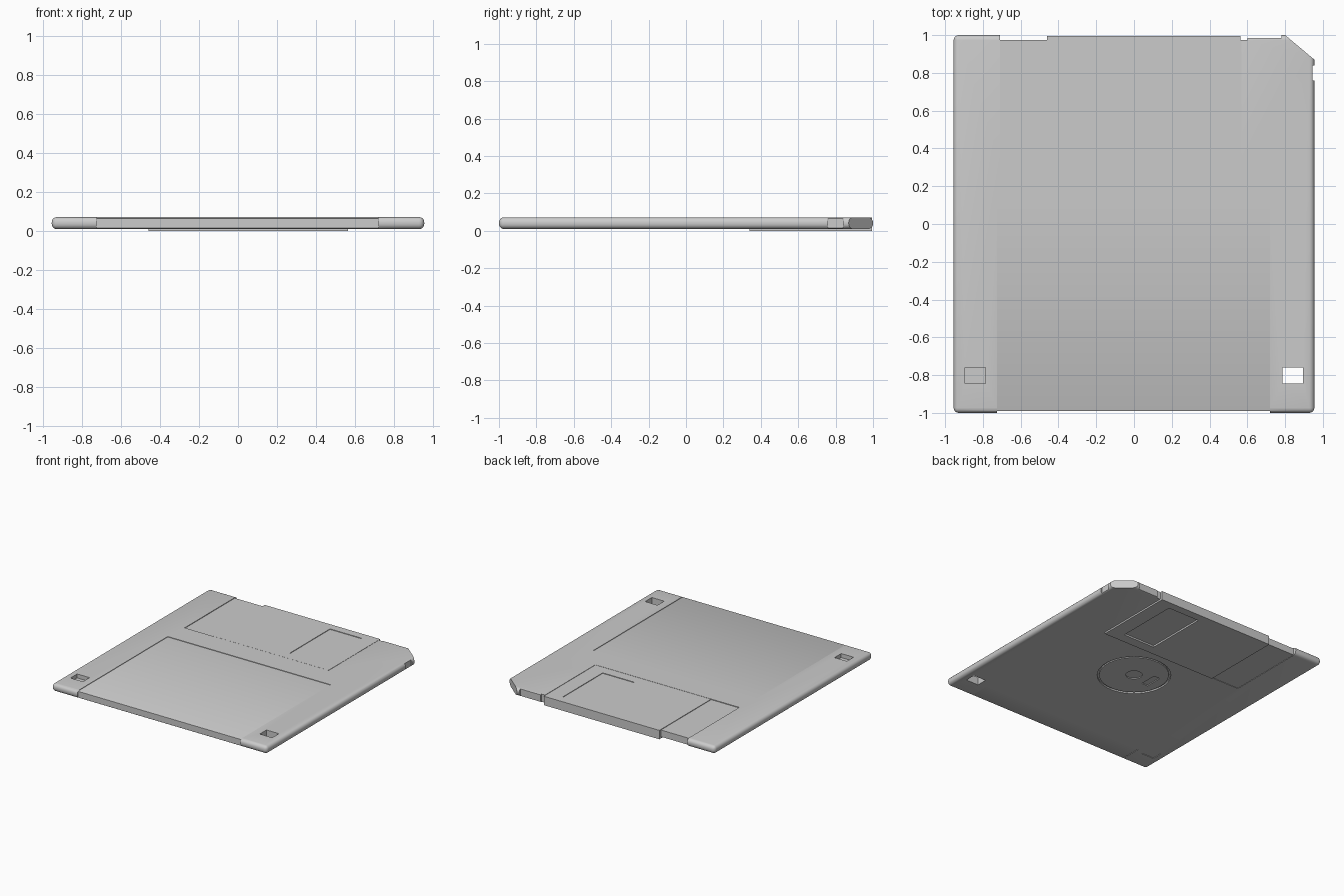
import bpy, math

if "Cube" in bpy.data.objects:
    bpy.data.objects.remove(bpy.data.objects["Cube"])


def box(name, x0, x1, y0, y1, z0, z1, bevel=0.0, segments=4):
    bpy.ops.mesh.primitive_cube_add(size=1, location=((x0 + x1) / 2, (y0 + y1) / 2, (z0 + z1) / 2))
    ob = bpy.context.object
    ob.name = name
    ob.scale = (x1 - x0, y1 - y0, z1 - z0)
    bpy.ops.object.transform_apply(location=True, rotation=True, scale=True)
    if bevel:
        mod = ob.modifiers.new("round", 'BEVEL')
        mod.width, mod.segments = bevel, segments
        bpy.ops.object.modifier_apply(modifier="round")
    return ob


def disc(name, r, z0, z1):
    bpy.ops.mesh.primitive_cylinder_add(vertices=64, radius=r, depth=z1 - z0, location=(0, 0, (z0 + z1) / 2))
    ob = bpy.context.object
    ob.name = name
    bpy.ops.object.transform_apply(location=True, rotation=True, scale=True)
    return ob


def cut(target, cutter):
    cutter.hide_render = True
    mod = target.modifiers.new("cut", 'BOOLEAN')
    mod.operation, mod.solver, mod.object = 'DIFFERENCE', 'EXACT', cutter
    bpy.context.view_layer.objects.active = target
    bpy.ops.object.modifier_apply(modifier="cut")
    bpy.data.objects.remove(cutter)


def smooth(ob):
    bpy.ops.object.select_all(action='DESELECT')
    ob.select_set(True)
    bpy.context.view_layer.objects.active = ob
    bpy.ops.object.shade_smooth_by_angle(angle=math.radians(30))


BOT, TOP = 0.01, 0.072

# Rounded shell
shell = box("shell", -0.955, 0.955, -1, 1, BOT, TOP, 0.027, 5)

# Pockets, notches and holes: x0, x1, y0, y1, z0, z1
for dims in [
    (-0.725, 0.72, -1.1, 0.145, 0.068, 0.2),      # label area, top
    (-0.725, 0.72, -1.1, -0.82, -0.1, 0.014),     # label area, underside
    (-0.725, 0.72, -1.1, -0.99, -0.2, 0.3),       # label fold, front edge
    (-0.71, 0.568, 0.338, 1.1, 0.067, 0.2),       # shutter track, top
    (-0.71, 0.568, 0.338, 1.1, -0.1, 0.013),      # shutter track, underside
    (-0.71, 0.60, 0.975, 1.1, -0.2, 0.3),         # shutter track, back edge
    (0.59, 0.78, 0.985, 1.1, -0.2, 0.3),          # shallow back notch
    (0.945, 1.1, 0.76, 0.84, -0.2, 0.3),          # side notch
    (0.785, 0.895, -0.845, -0.76, -0.2, 0.3),     # through hole
    (-0.895, -0.785, -0.845, -0.76, 0.04, 0.2),   # blind hole, top
    (-0.895, -0.785, -0.845, -0.76, -0.1, 0.014), # blind hole, underside
]:
    cut(shell, box("cutter", *dims))

# Cut-off corner
a = math.atan2(0.155, 0.13)
corner = box("cutter", 0, 0.3, -0.3, 0.3, -0.2, 0.3)
corner.rotation_euler.z = a
corner.location = (0.8775, 0.935, 0)
bpy.context.view_layer.update()
cut(shell, corner)

# Round hub opening underneath
cut(shell, disc("cutter", 0.27, -0.1, 0.022))
smooth(shell)

# Metal hub with centre hole and drive slot
hub = disc("hub", 0.255, 0.012, 0.022)
cut(hub, disc("cutter", 0.06, -0.1, 0.019))
cut(hub, box("cutter", -0.18, -0.125, -0.06, 0.08, -0.1, 0.019))
smooth(hub)

# Folded sliding shutter with a window on both faces
shutter = box("shutter", -0.46, 0.565, 0.34, 0.995, 0.0, 0.0715)
cut(shutter, box("cutter", -0.6, 0.7, 0.2, 0.975, 0.013, 0.067))
cut(shutter, box("cutter", 0.165, 0.445, 0.42, 0.93, -0.2, 0.3))
smooth(shutter)
